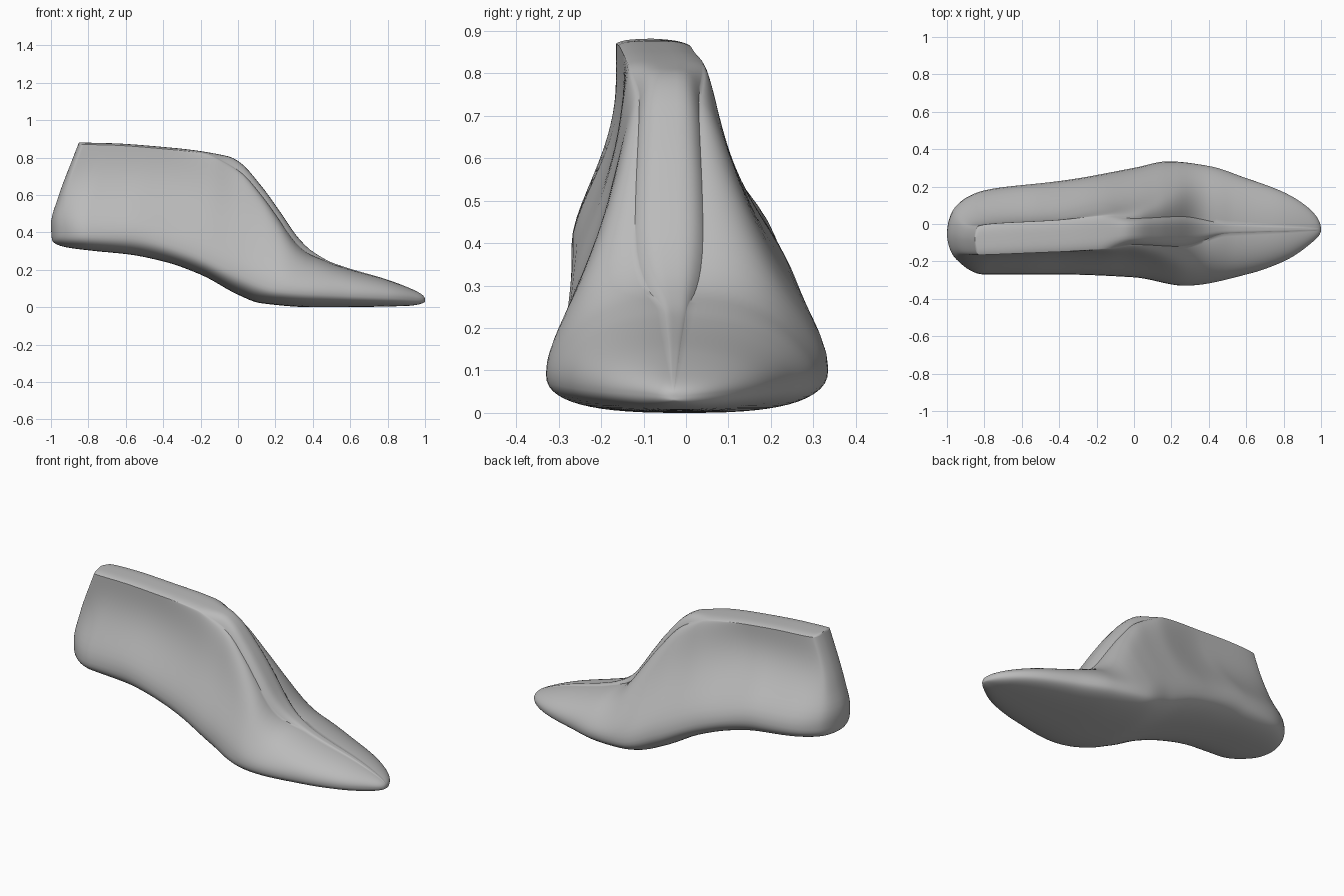
import bpy, bmesh, math

if "Cube" in bpy.data.objects:
    bpy.data.objects.remove(bpy.data.objects["Cube"])

STATIONS, SIDE, CROWN, SOLE = 110, 22, 12, 14


def smooth_curve(points, warp=lambda v: v):
    """Monotone interpolation through a few (position, value) pairs."""
    xs = [warp(p[0]) for p in points]
    ys = [p[1] for p in points]
    count = len(xs)
    slope = [(ys[i + 1] - ys[i]) / (xs[i + 1] - xs[i]) for i in range(count - 1)]
    tangent = [slope[0]]
    for a, b in zip(slope, slope[1:]):
        tangent.append(2 * a * b / (a + b) if a * b > 0 else 0)
    tangent.append(slope[-1])

    def value(x):
        x = min(max(warp(x), xs[0]), xs[-1])
        i = 0
        while i < count - 2 and x > xs[i + 1]:
            i += 1
        h = xs[i + 1] - xs[i]
        t = (x - xs[i]) / h
        blend = t * t * (3 - 2 * t)
        return (ys[i] * (1 - blend) + ys[i + 1] * blend
                + h * t * (1 - t) * ((1 - t) * tangent[i] - t * tangent[i + 1]))
    return value


def along(*points):
    """Curve along the length, with rounded heel and toe ends."""
    return smooth_curve(points, lambda x: math.acos(min(1, max(-1, -x))))


# Side outline
top_z = along((-1, .89), (-.8, .885), (-.4, .86), (-.06, .815), (0, .79), (.13, .65),
              (.21, .54), (.33, .37), (.4, .305), (.52, .24), (.8, .155), (.93, .105), (1, .05))
sole_z = along((-1, .37), (-.96, .335), (-.8, .31), (-.6, .29), (-.4, .25), (-.2, .18),
               (0, .075), (.12, .03), (.4, .008), (.9, .015), (1, .04))
wide_z = along((-1, .4), (-.6, .4), (-.3, .32), (0, .19), (.2, .11), (.6, .08), (1, .045))
# Plan outline
left_y = along((-1, -.05), (-.95, .1), (-.8, .18), (-.4, .23), (0, .3), (.18, .335),
               (.4, .31), (.6, .245), (.8, .17), (.95, .07), (1, -.03))
right_y = along((-1, -.05), (-.95, -.19), (-.8, -.27), (-.4, -.27), (0, -.285), (.27, -.33),
                (.6, -.27), (.8, -.2), (.95, -.1), (1, -.03))
# Upper edge, crown and fullness of the sides
left_top = along((-1, -.08), (-.97, -.01), (-.5, .02), (-.15, .04), (0, .03), (.25, .04), (.5, 0), (1, -.03))
right_top = along((-1, -.08), (-.97, -.165), (-.5, -.15), (-.15, -.13), (0, -.11), (.25, -.12), (.5, -.05), (1, -.03))
crown_z = along((-1, .01), (-.2, .01), (0, .05), (.25, .05), (.5, .005), (1, 0))
fullness = along((-1, 0), (-.5, 0), (0, .4), (.4, .9), (.6, 1), (1, 1))
heel_lean = smooth_curve([(.3, .03), (.37, .005), (.45, 0), (.6, .04), (.8, .115), (.89, .15)])


def half_section(u, wide, edge):
    """Outline from the upper edge down one side to the sole centre."""
    points = []
    high, mid, low = top_z(u) - crown_z(u), wide_z(u), sole_z(u)
    centre = (left_y(u) + right_y(u)) / 2
    for i in range(SIDE):
        t = 1 - math.cos(i / SIDE * math.pi / 2)
        s = t ** 1.5
        hollow = s * s * (3 - 2 * s)
        full = math.sqrt(1 - (1 - t) ** 2)
        mix = hollow + (full - hollow) * fullness(u)
        points.append((edge + (wide - edge) * mix, high + (mid - high) * t))
    for i in range(SOLE + 1):
        a = i / SOLE * math.pi / 2
        y = max(0, math.cos(a)) ** .75
        points.append((centre + (wide - centre) * y, mid + (low - mid) * math.sin(a) ** .75))
    return points


def section(u):
    left, right = left_top(u), right_top(u)
    ring = half_section(u, left_y(u), left)
    ring += half_section(u, right_y(u), right)[::-1][1:]
    for i in range(1, CROWN):
        s = -math.cos(i / CROWN * math.pi)
        ring.append(((left + right) / 2 + (left - right) / 2 * s,
                     top_z(u) - crown_z(u) * s ** 4))
    lean = max(0, -u)
    return [(u + heel_lean(z) * lean, y, z) for y, z in ring]


# Loft the foot form
bm = bmesh.new()
rings = [[bm.verts.new(p) for p in section(-math.cos(math.pi * i / STATIONS))]
         for i in range(STATIONS + 1)]
for a, b in zip(rings, rings[1:]):
    for i in range(len(a)):
        j = (i + 1) % len(a)
        bm.faces.new((a[i], a[j], b[j], b[i]))
bmesh.ops.remove_doubles(bm, verts=bm.verts, dist=.0004)
bmesh.ops.recalc_face_normals(bm, faces=bm.faces)
lowest = min(v.co.z for v in bm.verts)
bmesh.ops.translate(bm, verts=bm.verts, vec=(0, 0, -lowest))
mesh = bpy.data.meshes.new("shoe_form")
bm.to_mesh(mesh)
bm.free()

# Plain grey finish
grey = bpy.data.materials.new("plain_grey")
grey.use_nodes = True
colour = (.5, .5, .5, 1)
grey.diffuse_color = colour
grey.node_tree.nodes["Principled BSDF"].inputs["Base Color"].default_value = colour
mesh.materials.append(grey)

form = bpy.data.objects.new("shoe_form", mesh)
bpy.context.collection.objects.link(form)
bpy.context.view_layer.objects.active = form
form.select_set(True)
bpy.ops.object.shade_smooth_by_angle(angle=math.radians(50))
